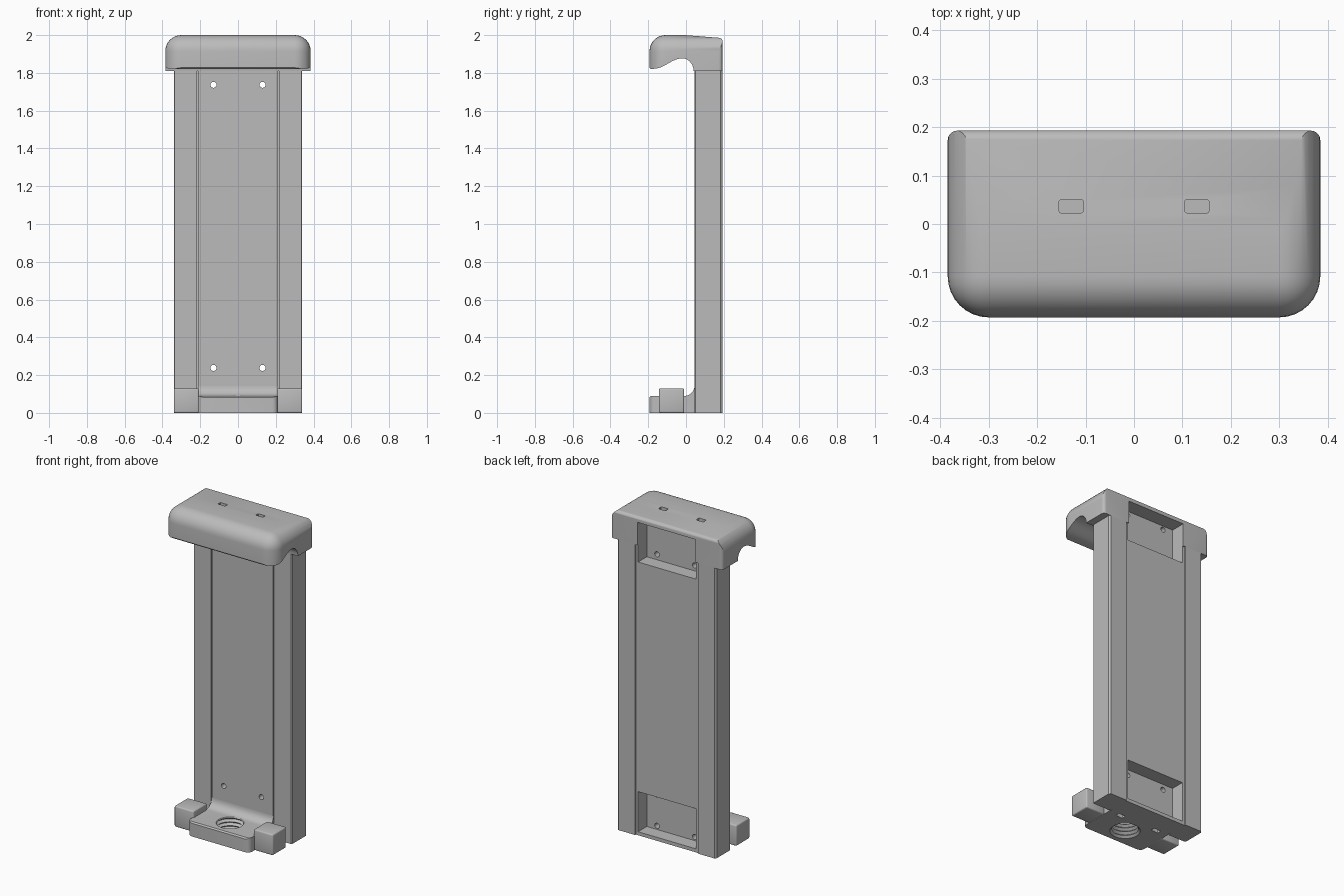
import bpy, bmesh, math
from mathutils import Vector

cube = bpy.data.objects.get("Cube")
if cube:
    bpy.data.objects.remove(cube, do_unlink=True)

grey = bpy.data.materials.new("light grey")
grey.use_nodes = True
grey.diffuse_color = (0.5, 0.5, 0.5, 1)
grey.node_tree.nodes["Principled BSDF"].inputs["Base Color"].default_value = (0.5, 0.5, 0.5, 1)


def make_object(name, bm):
    bmesh.ops.recalc_face_normals(bm, faces=bm.faces)
    mesh = bpy.data.meshes.new(name)
    bm.to_mesh(mesh)
    bm.free()
    mesh.materials.append(grey)
    obj = bpy.data.objects.new(name, mesh)
    bpy.context.collection.objects.link(obj)
    return obj


def prism(name, points, axis, low, high):
    """Extrude a closed 2D profile along an axis."""
    place = {"x": lambda a, b, c: (c, a, b),
             "y": lambda a, b, c: (a, c, b),
             "z": lambda a, b, c: (a, b, c)}[axis]
    bm = bmesh.new()
    face = bm.faces.new([bm.verts.new(place(a, b, low)) for a, b in points])
    grown = bmesh.ops.extrude_face_region(bm, geom=[face])["geom"]
    shift = Vector(place(0, 0, high - low))
    bmesh.ops.translate(bm, vec=shift, verts=[v for v in grown if isinstance(v, bmesh.types.BMVert)])
    return make_object(name, bm)


def box(name, x, y, z, bevel=0, segments=3, pick=lambda c: True):
    """Box from ranges; edges whose midpoint passes pick are bevelled."""
    bm = bmesh.new()
    bmesh.ops.create_cube(bm, size=1)
    for v in bm.verts:
        v.co = [r[0] if t < 0 else r[1] for t, r in zip(v.co, (x, y, z))]
    if bevel:
        edges = [e for e in bm.edges if pick((e.verts[0].co + e.verts[1].co) / 2)]
        bmesh.ops.bevel(bm, geom=edges, offset=bevel, offset_type="OFFSET",
                        segments=segments, profile=0.5, affect="EDGES")
    return make_object(name, bm)


def arc(cx, cy, rx, ry, start, end, steps=8):
    angles = [math.radians(start + (end - start) * i / steps) for i in range(steps + 1)]
    return [(cx + rx * math.cos(a), cy + ry * math.sin(a)) for a in angles]


def mirrored(half):
    return half + [(-x, y) for x, y in reversed(half)]


def select(obj):
    bpy.ops.object.select_all(action="DESELECT")
    obj.select_set(True)
    bpy.context.view_layer.objects.active = obj


def combine(obj, tools, operation="DIFFERENCE"):
    for tool in tools:
        mod = obj.modifiers.new("cut", "BOOLEAN")
        mod.operation, mod.solver, mod.object = operation, "EXACT", tool
        select(obj)
        bpy.ops.object.modifier_apply(modifier=mod.name)


# Column: central panel and side rails separated by narrow grooves
column = prism("column", mirrored([
    (0.211, 0.045), (0.211, 0.06), (0.217, 0.06), (0.217, 0.045),
    (0.335, 0.045), (0.34, 0.05), (0.34, 0.182), (0.332, 0.193),
    (0.217, 0.193), (0.214, 0.186)]), "z", 0, 1.81)

# Hooked top cap: rounded block trimmed by its side profile
cap = box("top_cap", (-0.385, 0.385), (-0.193, 0.193), (1.7, 2), 0.085, 8,
          lambda c: (c.z > 1.99 and c.y < 0.1) or (abs(c.z - 1.85) < 0.01 and c.y < 0))
steps = [i / 10 for i in range(1, 11)]
hook = [(-0.02 - 0.15 * t, 1.822 + 0.0275 * (1 + math.cos(math.pi * t))) for t in steps]
side = (arc(-0.02, 1.81, 0.06, 0.067, 0, 90) + hook
        + [(-0.185, 1.82), (-0.3, 1.93), (-0.3, 2.03), (-0.02, 2.001)]
        + arc(0.173, 1.966, 0.021, 0.02, 90, 0, 4) + [(0.194, 1.81)])
plan = mirrored([(0.4, -0.4)] + arc(0.365, 0.173, 0.02, 0.02, 0, 90, 5))
trims = [prism("cap_side_trim", side, "x", -0.5, 0.5),
         prism("cap_plan_trim", plan, "z", 1.6, 2.2)]
combine(cap, trims, "INTERSECT")

# Foot plate with a fillet rising into the panel
foot = prism("foot_plate", [(0.045, 0), (-0.193, 0), (-0.193, 0.082), (-0.185, 0.09)]
             + arc(-0.008, 0.143, 0.053, 0.053, 270, 360) , "x", -0.213, 0.213)
foot_plan = prism("foot_plan_trim", mirrored([(0.22, 0.1)]
                  + arc(0.183, -0.163, 0.03, 0.03, 0, -90, 5)), "z", -0.1, 0.3)
combine(foot, [foot_plan], "INTERSECT")

# Raised stops on either side of the foot
stops = [box(n, sorted((s * 0.207, s * 0.34)), (-0.143, -0.01), (0, 0.13), 0.008)
         for s, n in ((-1, "right_stop"), (1, "left_stop"))]

# Threaded socket cutter, as a stack of ridged rings
bm = bmesh.new()
rings = []
for i in range(17):
    radius = 0.088 if i % 2 else 0.074
    rings.append([bm.verts.new((x, y, -0.01 + i * 0.012))
                  for x, y in arc(0, -0.078, radius, radius, 0, 360, 40)[:-1]])
for a, b in zip(rings, rings[1:]):
    for i in range(40):
        j = (i + 1) % 40
        bm.faces.new((a[i], a[j], b[j], b[i]))
bm.faces.new(rings[0])
bm.faces.new(rings[-1])
socket = make_object("socket_cutter", bm)

# Rear pockets, screw holes and nut slots
pockets = [box("pocket_cutter", (-0.2, 0.2), (0.1, 0.3), z)
           for z in ((0.022, 0.272), (1.703, 1.953))]
holes, slots = [], []
for x in (-0.13, 0.13):
    for z, front in ((0.238, -0.1), (1.737, -0.1), (0.045, 0.0), (1.93, 0.0)):
        holes.append(prism("hole_cutter", arc(x, z, 0.016, 0.016, 0, 360, 20)[:-1],
                           "y", front, 0.15))
    for z in ((-0.1, 0.08), (1.9, 2.1)):
        slots.append(box("slot_cutter", (x - 0.025, x + 0.025), (0.023, 0.05), z, 0.004, 2,
                         lambda c, m=sum(z) / 2: abs(c.z - m) < 0.01))


def near(tools, low, high):
    return [t for t in tools if low < sum(v.co.z for v in t.data.vertices) / len(t.data.vertices) < high]


combine(column, pockets + near(holes, 0, 1.8) + near(slots, -1, 1))
combine(cap, near(pockets, 1, 2) + near(holes, 1.9, 2) + near(slots, 1, 3))
combine(foot, [socket] + near(holes, 0, 0.1) + near(slots, -1, 1))

# Remove the helpers and finish the shading
for tool in trims + [foot_plan, socket] + pockets + holes + slots:
    bpy.data.objects.remove(tool, do_unlink=True)
for obj in [column, cap, foot] + stops:
    select(obj)
    bpy.ops.object.shade_smooth_by_angle(angle=math.radians(30))
